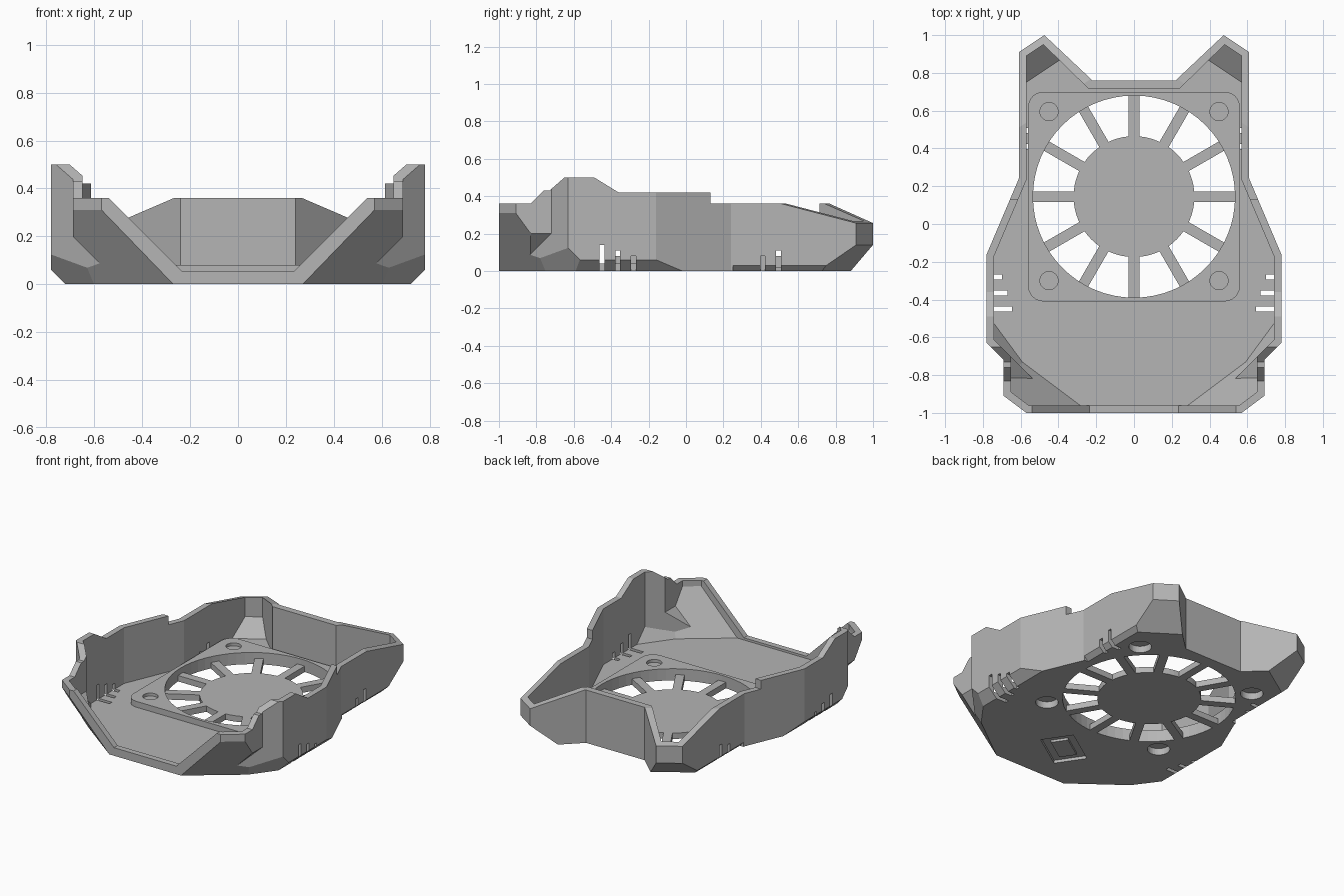
import bpy, bmesh, math
from mathutils import Vector, Matrix

if "Cube" in bpy.data.objects:
    bpy.data.objects.remove(bpy.data.objects["Cube"])

grey = bpy.data.materials.new("plain grey")
grey.use_nodes = True
grey.diffuse_color = (0.46, 0.46, 0.46, 1)
grey.node_tree.nodes["Principled BSDF"].inputs["Base Color"].default_value = (0.46, 0.46, 0.46, 1)


def finish(name, bm):
    bmesh.ops.recalc_face_normals(bm, faces=bm.faces)
    mesh = bpy.data.meshes.new(name)
    bm.to_mesh(mesh)
    bm.free()
    mesh.materials.append(grey)
    obj = bpy.data.objects.new(name, mesh)
    bpy.context.collection.objects.link(obj)
    return obj


def prism(pts, axis, lo, hi, planes=()):
    """Extrude a flat outline along an axis, then slice with (point, outward normal) planes."""
    place = {"x": lambda a, b, h: (h, a, b),
             "y": lambda a, b, h: (a, h, b),
             "z": lambda a, b, h: (a, b, h)}[axis]
    bm = bmesh.new()
    face = bm.faces.new([bm.verts.new(place(a, b, lo)) for a, b in pts])
    new = bmesh.ops.extrude_face_region(bm, geom=[face])["geom"]
    bmesh.ops.translate(bm, vec=place(0, 0, hi - lo),
                        verts=[v for v in new if isinstance(v, bmesh.types.BMVert)])
    for point, normal in planes:
        bmesh.ops.bisect_plane(bm, geom=bm.verts[:] + bm.edges[:] + bm.faces[:],
                               plane_co=point, plane_no=Vector(normal).normalized(),
                               clear_outer=True)
        bmesh.ops.holes_fill(bm, edges=[e for e in bm.edges if e.is_boundary], sides=0)
    return finish("solid", bm)


def box(x0, x1, y0, y1, z0, z1):
    return prism([(x0, y0), (x1, y0), (x1, y1), (x0, y1)], "z", z0, z1)


def disc(x, y, r, z0, z1, n=64):
    ring = [(x + r * math.cos(i * math.tau / n), y + r * math.sin(i * math.tau / n))
            for i in range(n)]
    return prism(ring, "z", z0, z1)


def combine(target, tool, op="DIFFERENCE"):
    mod = target.modifiers.new("cut", "BOOLEAN")
    mod.operation, mod.solver, mod.object = op, "EXACT", tool
    bpy.context.view_layer.update()
    deps = bpy.context.evaluated_depsgraph_get()
    mesh = bpy.data.meshes.new_from_object(target.evaluated_get(deps))
    target.modifiers.clear()
    target.data = mesh
    bpy.data.objects.remove(tool)


def mirrored(half):
    return half + [(-x, y) for x, y in reversed(half)]


def both(planes):
    return planes + [((-p[0], p[1], p[2]), (-n[0], n[1], n[2])) for p, n in planes]


def slope(nx, ny, d, k):
    """Underside chamfer that leans outwards by k for each unit of height."""
    return ((nx * d, ny * d, 0), (nx, ny, -k))


def tray(half, z0, z1, t, extra=()):
    """Solid plan shape with chamfered corners, pulled in by t."""
    planes = [slope(0.6, -0.8, 0.962 - 1.15 * t, 0.58),
              slope(0.805, -0.593, 0.93 - 1.1 * t, 0.58),
              slope(0.555, 0.832, 0.926 - 0.85 * t, 1.21)] + list(extra)
    solid = prism(mirrored(half), "z", z0, z1, both(planes))
    # undercut behind each front corner
    s = 1.414 * t
    for side in (1, -1):
        tri = [(side * x, z + s) for x, z in ((0.29, -0.2), (0.9, 0.41), (0.9, -0.2))]
        combine(solid, prism(tri, "y", -1.2, -0.4,
                             [((side * 0.78, -0.63 + s, 0), (-side, 1, 0))]))
    return solid


# Shell: outer solid minus inner cavity
outer = [(0.22, 0.76), (0.475, 1), (0.61, 0.91), (0.61, 0.24), (0.78, -0.16),
         (0.78, -0.63), (0.69, -0.72), (0.69, -0.91), (0.57, -1)]
inner = [(0.24, 0.715), (0.48, 0.95), (0.57, 0.89), (0.57, 0.232), (0.74, -0.168),
         (0.74, -0.613), (0.65, -0.703), (0.65, -0.89), (0.557, -0.96)]
side_chamfer = ((0.72, 0, 0), (1, 0, -1))
ear_top = ((0.61, 0.51, 0.36), (0.176, 0.26, 1))
shell = tray(outer, 0, 0.6, 0, [side_chamfer, ear_top])
shell.name = "shell"
for side in (1, -1):
    tri = [(side * 0.57, -0.01), (side * 0.65, 0.07), (side * 0.65, -0.01)]
    combine(shell, prism(tri, "y", 0.25, 1.1))
combine(shell, tray(inner, 0.04, 0.7, 0.04))

# Stepped rim and the open front
rim = [(-1.1, 0.36), (-0.83, 0.36), (-0.76, 0.43), (-0.73, 0.43), (-0.65, 0.5), (-0.49, 0.5),
       (-0.36, 0.42), (0.13, 0.42), (0.13, 0.36), (1.1, 0.36), (1.1, 0.9), (-1.1, 0.9)]
combine(shell, prism(rim, "x", -1, 1))
combine(shell, prism(mirrored([(0.235, 0.055), (0.735, 0.555)]), "y", -1.1, -0.93))

# Vent slots through walls and floor edge: y, inner x, top z
for y, x, z in ((-0.45, 0.645, 0.14), (-0.365, 0.67, 0.11), (-0.28, 0.70, 0.08),
                (0.41, 0.56, 0.08), (0.495, 0.53, 0.11)):
    for side in (1, -1):
        x0, x1 = sorted((side * x, side * 0.9))
        combine(shell, box(x0, x1, y - 0.013, y + 0.013, -0.1, z))

# Raised rounded fan mount
FAN_Y = 0.145
corners = []
for cx, cy, start in ((1, 1, 0), (-1, 1, 90), (-1, -1, 180), (1, -1, 270)):
    for i in range(7):
        a = math.radians(start + i * 15)
        corners.append((cx * 0.48 + 0.08 * math.cos(a),
                        FAN_Y + cy * 0.475 + 0.08 * math.sin(a)))
combine(shell, prism(corners, "z", 0.02, 0.08), "UNION")
combine(shell, disc(0, FAN_Y, 0.535, -0.1, 0.2))

# Screw recesses, above and below
for x in (-0.45, 0.45):
    for y in (-0.30, 0.595):
        combine(shell, disc(x, y, 0.048, 0.06, 0.2, 32))
        combine(shell, disc(x, y, 0.07, -0.1, 0.045, 32))

# Tilted rectangular recess under the floor, with a raised pad
for w, d, z0, z1, op in ((0.15, 0.105, -0.1, 0.02, "DIFFERENCE"),
                         (0.095, 0.055, 0.004, 0.03, "UNION")):
    tool = box(-w, w, -d, d, z0, z1)
    tool.data.transform(Matrix.Translation((0, -0.675, 0)) @ Matrix.Rotation(math.radians(34), 4, "Z"))
    combine(shell, tool, op)

# Fan guard: hub and twelve spokes
guard = disc(0, FAN_Y, 0.32, 0, 0.04)
guard.name = "fan_guard"
for i in range(12):
    spoke = box(0.28, 0.545, -0.028, 0.028, 0, 0.04)
    spoke.data.transform(Matrix.Translation((0, FAN_Y, 0)) @ Matrix.Rotation(i * math.tau / 12, 4, "Z"))
    combine(guard, spoke, "UNION")
